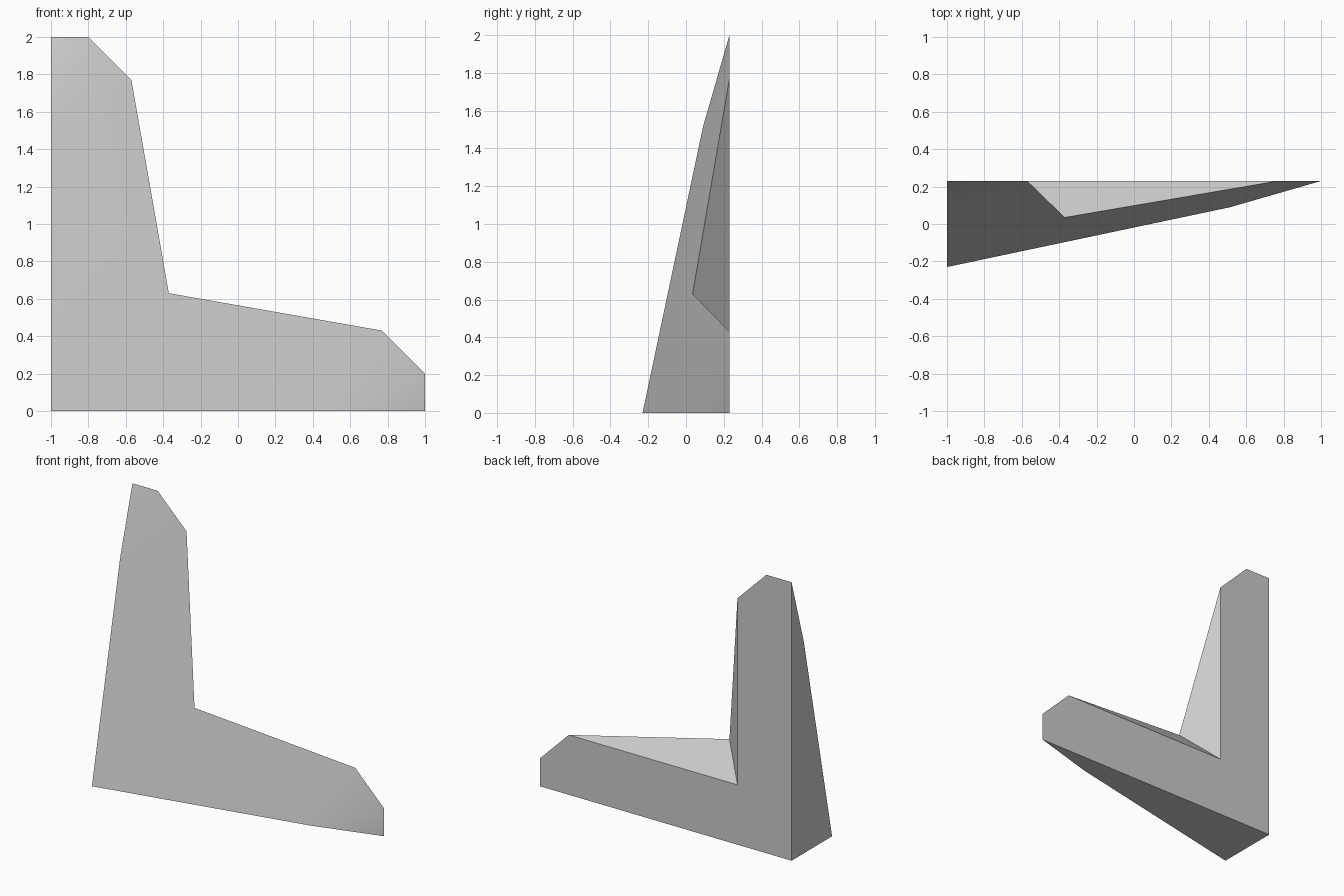
import bpy
import bmesh
import math

cube = bpy.data.objects.get("Cube")
if cube:
    bpy.data.objects.remove(cube, do_unlink=True)

# Single grey material
grey = bpy.data.materials.new("light_grey")
grey.use_nodes = True
colour = (0.6, 0.6, 0.6, 1)
grey.diffuse_color = colour
grey.node_tree.nodes["Principled BSDF"].inputs["Base Color"].default_value = colour

BACK = 0.23

# Points on the diagonal shared by both arms: (along arm, depth, across arm)
shared = {
    "corner_front": (0, -BACK, 0),
    "corner_back": (0, BACK, 0),
    "inner_front": (0.63, 0.035, 0.63),
    "inner_back": (0.43, BACK, 0.43),
}
# Points of one tapering arm
arm = {
    "bend": (1.515, 0.09, 0),
    "tip": (2, BACK, 0),
    "tip_side": (2, BACK, 0.2),
    "chamfer": (1.77, BACK, 0.43),
}
faces = [
    ("corner_front", "bend", "chamfer", "inner_front"),
    ("bend", "tip", "tip_side"),
    ("bend", "tip_side", "chamfer"),
    ("corner_back", "inner_back", "chamfer", "tip_side", "tip"),
    ("corner_front", "corner_back", "tip", "bend"),
    ("inner_front", "chamfer", "inner_back"),
]

bm = bmesh.new()
common = {name: bm.verts.new((u - 1, y, v)) for name, (u, y, v) in shared.items()}

# Horizontal arm, then the same arm reflected about the diagonal
for upright in (False, True):
    verts = dict(common)
    for name, (u, y, v) in arm.items():
        if upright:
            u, v = v, u
        verts[name] = bm.verts.new((u - 1, y, v))
    for face in faces:
        bm.faces.new([verts[name] for name in face])

# Merge the two halves of the front and back faces
seams = [bm.edges.get((common["corner_" + s], common["inner_" + s]))
         for s in ("front", "back")]
bmesh.ops.dissolve_edges(bm, edges=seams, use_verts=False)
bmesh.ops.recalc_face_normals(bm, faces=bm.faces[:])

mesh = bpy.data.meshes.new("corner_wedge")
bm.to_mesh(mesh)
bm.free()
mesh.materials.append(grey)
wedge = bpy.data.objects.new("corner_wedge", mesh)
bpy.context.collection.objects.link(wedge)

# Soft bends on the front, crisp edges elsewhere
bpy.ops.object.select_all(action="DESELECT")
wedge.select_set(True)
bpy.context.view_layer.objects.active = wedge
bpy.ops.object.shade_smooth_by_angle(angle=math.radians(30))
